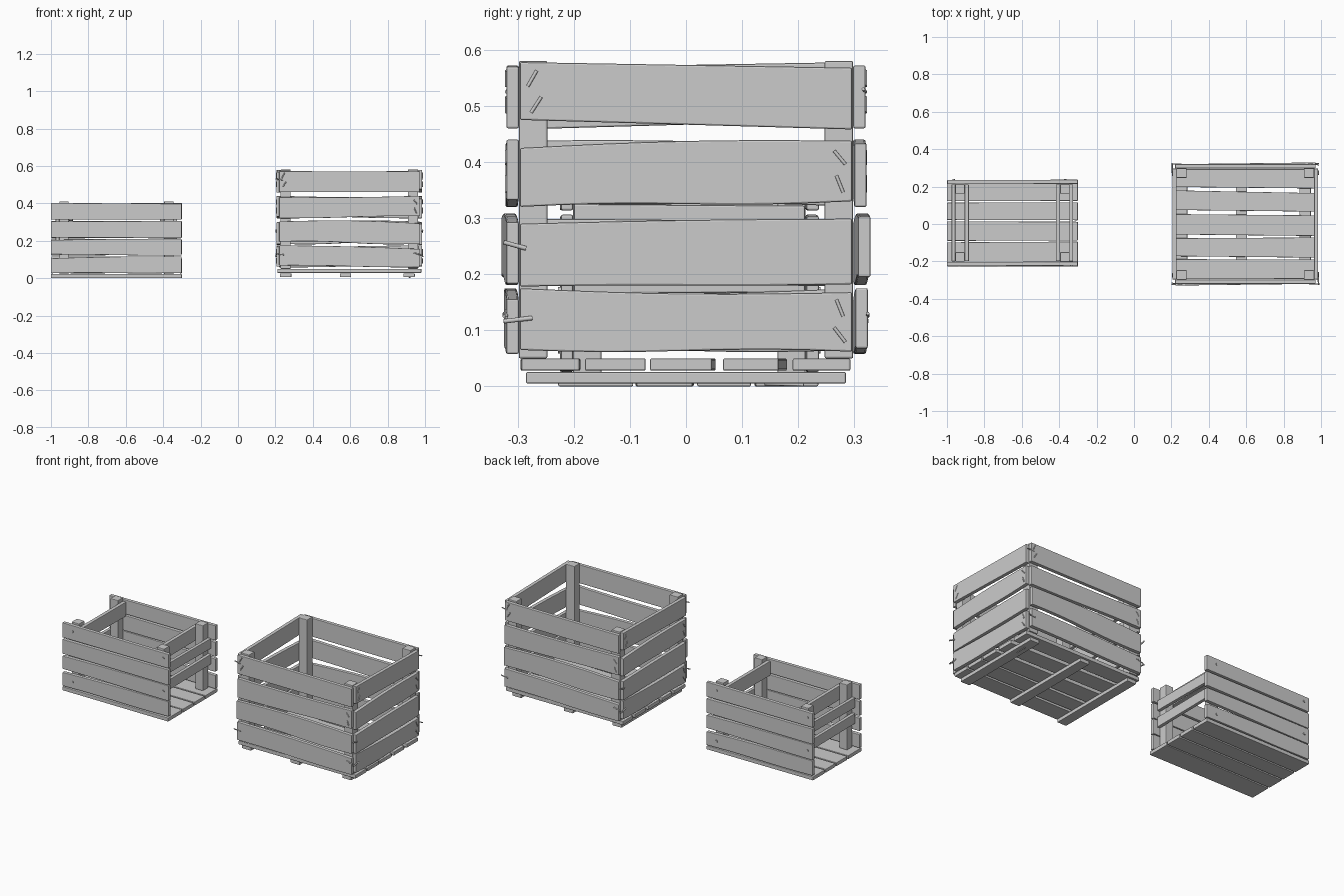
import bpy, bmesh, math
from mathutils import Vector, Matrix

if "Cube" in bpy.data.objects:
    bpy.data.objects.remove(bpy.data.objects["Cube"])

X, Y, Z = Vector((1, 0, 0)), Vector((0, 1, 0)), Vector((0, 0, 1))
# face frames: (along the board, across the board, outward)
FRAMES = {"front": (X, Z, -Y), "back": (-X, Z, Y), "right": (Y, Z, X),
          "left": (-Y, Z, -X), "floor": (X, Y, Z), "runner": (Y, -X, Z)}


def finish(bm, name, bevel=0.0):
    bmesh.ops.recalc_face_normals(bm, faces=bm.faces)
    me = bpy.data.meshes.new(name)
    bm.to_mesh(me)
    bm.free()
    ob = bpy.data.objects.new(name, me)
    bpy.context.collection.objects.link(ob)
    if bevel:
        m = ob.modifiers.new("bevel", "BEVEL")
        m.width, m.segments, m.limit_method = bevel, 2, "ANGLE"
        m.angle_limit = math.radians(40)
    return ob


def board(name, origin, frame, u0, u1, left, right, t0, t1, bow=0.0, lean=0.0, n=8):
    """Plank whose lower/upper edges run from left=(lo, hi) to right=(lo, hi)."""
    u, w, t = FRAMES[frame]
    bm = bmesh.new()
    rings = []
    for i in range(n + 1):
        f = i / n
        lo = left[0] + (right[0] - left[0]) * f + bow * 0.5 * math.sin(2 * math.pi * f)
        hi = left[1] + (right[1] - left[1]) * f + bow * math.sin(math.pi * f)
        k = lean * (1 - f)
        rings.append([bm.verts.new(origin + u * (u0 + (u1 - u0) * f) + w * h + t * (d + k))
                      for h, d in ((lo, t0), (lo, t1), (hi, t1), (hi, t0))])
    for a, b in zip(rings, rings[1:]):
        for j in range(4):
            bm.faces.new((a[j], a[(j + 1) % 4], b[(j + 1) % 4], b[j]))
    bm.faces.new(rings[0])
    bm.faces.new(rings[-1])
    return finish(bm, name, 0.003)


def nail(name, origin, frame, p, q, r=0.003):
    """Rod between two (u, w, t) points of a face frame."""
    u, w, t = FRAMES[frame]
    a, b = (origin + u * c[0] + w * c[1] + t * c[2] for c in (p, q))
    d = b - a
    bm = bmesh.new()
    mat = Matrix.Translation((a + b) / 2) @ d.to_track_quat("Z", "Y").to_matrix().to_4x4()
    bmesh.ops.create_cone(bm, cap_ends=True, segments=10, radius1=r, radius2=r,
                          depth=d.length, matrix=mat)
    ob = finish(bm, name)
    for f in ob.data.polygons:
        f.use_smooth = len(f.vertices) == 4


# ---------------- large crate ----------------
C = Vector((0.595, 0.0, 0))
for i, x in enumerate((-0.34, -0.02, 0.32)):
    board(f"large_runner_{i}", C, "runner", -0.285, 0.285, (-x - 0.03, -x + 0.03),
          (-x - 0.03, -x + 0.03), 0.005, 0.026)
nail("large_runner_nail", C, "runner", (0.14, -0.32, 0.005), (0.21, -0.325, 0.003))

# floor planks, slightly tapered
floor = [((-0.295, -0.188), (-0.293, -0.19)), ((-0.172, -0.076), (-0.18, -0.072)),
         ((-0.056, 0.053), (-0.064, 0.046)), ((0.075, 0.18), (0.066, 0.165)),
         ((0.198, 0.293), (0.19, 0.293))]
for i, (a, b) in enumerate(floor):
    board(f"large_floor_plank_{i}", C, "floor", -0.385, 0.385, a, b, 0.028, 0.05)

# corner posts
for sx in (-1, 1):
    for sy in (-1, 1):
        x0, x1 = sorted((sx * 0.313, sx * 0.368))
        t0, t1 = sorted((sy * 0.247, sy * 0.298))
        board(f"large_post_{sx}_{sy}", C, "front", x0, x1, (0.05, 0.58), (0.05, 0.58),
              t0, t1, n=1)

# slats: left end, right end, bow, lean
long_rows = [((0.068, 0.175), (0.058, 0.156), 0.004, 0.004),
             ((0.195, 0.303), (0.183, 0.293), 0.010, 0.009),
             ((0.320, 0.433), (0.332, 0.440), -0.004, 0.002),
             ((0.460, 0.572), (0.460, 0.570), 0.0, 0.0)]
short_rows = [((0.065, 0.175), (0.062, 0.168), -0.006, 0.0),
              ((0.178, 0.290), (0.182, 0.299), 0.002, 0.0),
              ((0.320, 0.425), (0.330, 0.438), 0.006, 0.0),
              ((0.475, 0.578), (0.458, 0.568), 0.0, 0.0)]
for sides, rows, half, t in ((("front", "back"), long_rows, 0.375, 0.298),
                             (("right", "left"), short_rows, 0.296, 0.368)):
    for side in sides:
        for i, (a, b, bow, lean) in enumerate(rows):
            board(f"large_{side}_slat_{i}", C, side, -half, half, a, b, t, t + 0.022, bow, lean)
        s, e = t + 0.022, half - 0.022
        # slanted nails near the slat ends
        for k, (u, w, du, dw) in enumerate(((-e, 0.549, 0.008, 0.014), (-e + 0.007, 0.502, 0.009, 0.014),
                                            (e, 0.408, -0.010, 0.012), (e, 0.361, -0.006, 0.015),
                                            (e, 0.140, -0.006, 0.015), (e, 0.092, -0.010, 0.013))):
            if k > 3 and side in ("front", "back"):
                continue
            nail(f"large_{side}_nail_{k}", C, side, (u - du, w - dw, s), (u + du, w + dw, s))
        # bent nails sticking out at the corners
        if side in ("right", "left"):
            nail(f"large_{side}_bent_nail_0", C, side, (-0.325, 0.257, s + .002), (-0.285, 0.246, s), 0.004)
            nail(f"large_{side}_bent_nail_1", C, side, (-0.325, 0.116, s + .002), (-0.274, 0.122, s), 0.004)
        else:
            nail(f"large_{side}_bent_nail_0", C, side, (-0.395, 0.53, s - .004), (-0.355, 0.525, s), 0.003)
            nail(f"large_{side}_bent_nail_1", C, side, (-0.395, 0.13, s + .004), (-0.35, 0.125, s + .004), 0.003)
            nail(f"large_{side}_bent_nail_2", C, side, (0.345, 0.135, s), (0.39, 0.122, s), 0.003)

# ---------------- small crate ----------------
S = Vector((-0.65, 0.006, 0))
for i, (a, b) in enumerate((((-0.232, -0.104), (-0.234, -0.100)), ((-0.096, 0.008), (-0.094, 0.006)),
                            ((0.016, 0.108), (0.014, 0.110)), ((0.116, 0.228), (0.118, 0.230)))):
    board(f"small_floor_plank_{i}", S, "floor", -0.35, 0.35, a, b, 0.0, 0.022)

for sx in (-1, 1):
    for sy in (-1, 1):
        x0, x1 = sorted((sx * 0.255, sx * 0.305))
        t0, t1 = sorted((sy * 0.157, sy * 0.207))
        board(f"small_post_{sx}_{sy}", S, "front", x0, x1, (0.022, 0.41), (0.022, 0.41),
              t0, t1, n=1)

small_rows = [((0.026, 0.106), (0.028, 0.116), 0.004), ((0.127, 0.204), (0.120, 0.211), 0.002),
              ((0.217, 0.303), (0.214, 0.306), 0.0), ((0.314, 0.402), (0.314, 0.398), 0.0)]
for side in ("front", "back"):
    for i, (a, b, bow) in enumerate(small_rows):
        board(f"small_{side}_slat_{i}", S, side, -0.35, 0.348, a, b, 0.207, 0.229, bow, 0.002)
    for k, (u, w) in enumerate(((-0.283, 0.367), (0.315, 0.367), (0.315, 0.170), (-0.283, 0.066))):
        nail(f"small_{side}_nail_{k}", S, side, (u, w, 0.22), (u, w, 0.234), 0.007)

# end slats: one wide board inside the posts, two narrow ones outside
for side in ("right", "left"):
    board(f"small_{side}_inner_slat", S, side, -0.205, 0.205, (0.305, 0.39), (0.308, 0.392), 0.233, 0.255)
    board(f"small_{side}_outer_slat_0", S, side, -0.206, 0.206, (0.165, 0.225), (0.168, 0.228), 0.305, 0.325)
    board(f"small_{side}_outer_slat_1", S, side, -0.206, 0.206, (0.265, 0.325), (0.262, 0.322), 0.305, 0.325)
